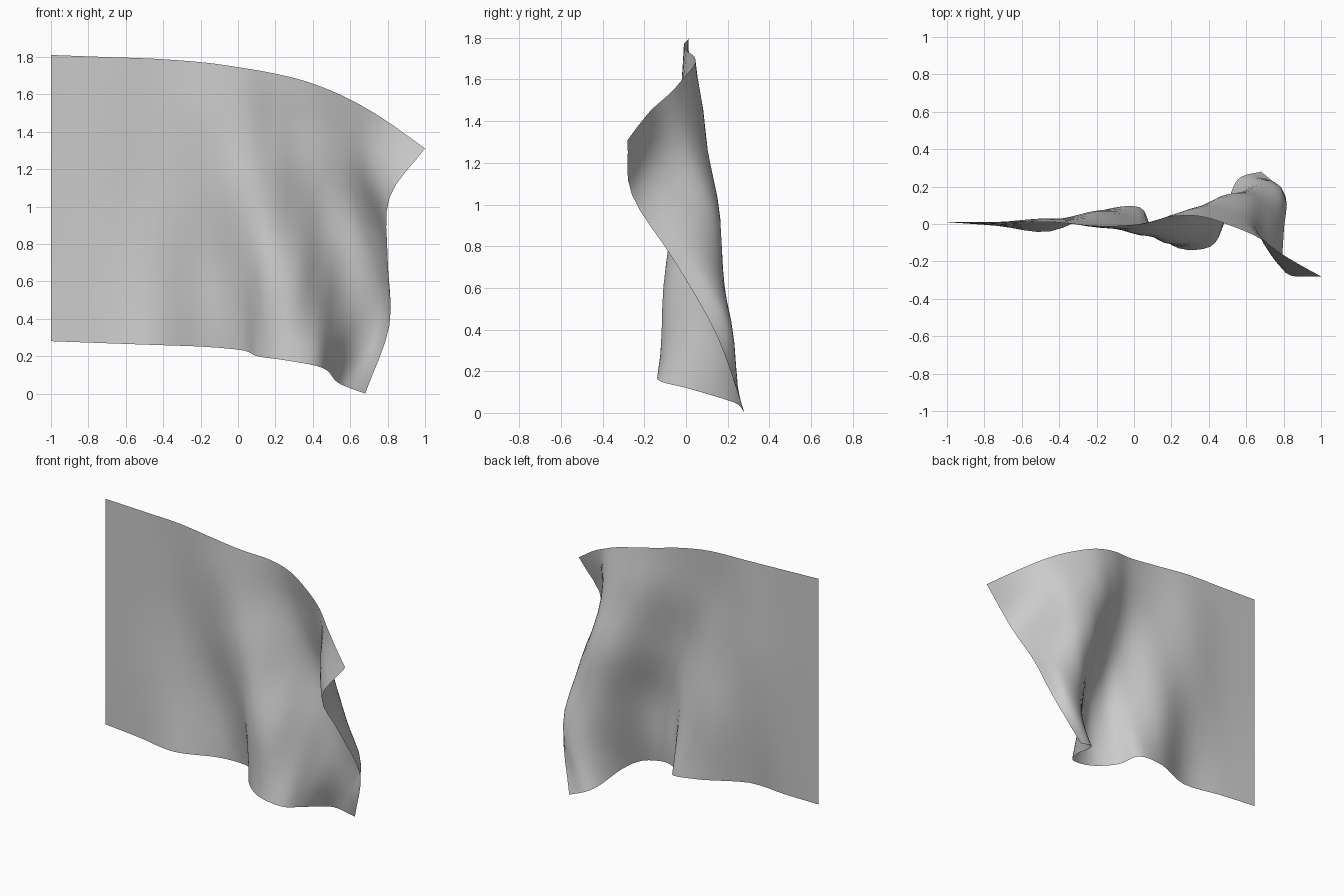
import bpy
import bmesh
from mathutils import Vector

if "Cube" in bpy.data.objects:
    bpy.data.objects.remove(bpy.data.objects["Cube"], do_unlink=True)

SMOOTH_STEPS = 4

# Cloth guide lines, in hundredths: the calm part near the hoist shares its x positions
HOIST_X = [-100, -73, -45, -18, 3]
TOP_Z = [181, 180, 179, 177, 174, 171, 167, 161, 154, 146, 139, 131]
BOTTOM_Z = [28, 27, 26, 25, 23, 20, 18, 15, 12, 7, 4, 0]

# Each guide line: drop below the top edge, fly x positions, wave depth y
GUIDES = [
    (0, [20, 36, 52, 66, 79, 89, 100],
     [1, 1, 1, -1, 0, 4, 4, -1, -7, -16, -22, -28]),
    (20, [19, 34, 49, 62, 69, 75, 81],
     [1, 1, 2, -2, -2, 4, 9, 8, 2, -10, -19, -26]),
    (45, [18, 33, 47, 61, 72, 78, 80],
     [1, 1, 3, 1, -6, -4, 6, 15, 16, 9, 1, -5]),
    (72, [16, 31, 44, 55, 67, 77, 81],
     [1, 0, 1, 7, -1, -10, -9, 3, 15, 21, 21, 15]),
    (100, [10, 24, 41, 48, 52, 57, 68],
     [1, -1, -4, 7, 9, -3, -13, -12, 0, 17, 25, 28]),
]


def guide_line(drop, fly_x, depth):
    """Turn one guide into points, hanging evenly between top and bottom."""
    v = drop / 100
    return [Vector((x, y, top + (bottom - top) * v)) / 100
            for x, y, top, bottom in zip(HOIST_X + fly_x, depth, TOP_Z, BOTTOM_Z)]


def flowing(points, steps):
    """Smooth curve passing through every point."""
    first = points[0] * 2 - points[1]
    last = points[-1] * 2 - points[-2]
    padded = [first] + points + [last]
    result = []
    for a, b, c, d in zip(padded, padded[1:], padded[2:], padded[3:]):
        for i in range(steps):
            t = i / steps
            result.append((b * 2 + (c - a) * t
                           + (a * 2 - b * 5 + c * 4 - d) * t ** 2
                           + (b * 3 - a - c * 3 + d) * t ** 3) / 2)
    result.append(points[-1].copy())
    return result


# Loft the guide lines into a single sheet of cloth
rows = [flowing(guide_line(*guide), SMOOTH_STEPS) for guide in GUIDES]
columns = [flowing(list(column), SMOOTH_STEPS) for column in zip(*rows)]

bm = bmesh.new()
grid = [[bm.verts.new(point) for point in column] for column in columns]
for left, right in zip(grid, grid[1:]):
    for j in range(len(left) - 1):
        bm.faces.new((left[j], left[j + 1], right[j + 1], right[j]))
mesh = bpy.data.meshes.new("flag_cloth")
bm.to_mesh(mesh)
bm.free()

# Plain grey fabric
fabric = bpy.data.materials.new("grey fabric")
fabric.use_nodes = True
colour = (0.6, 0.6, 0.6, 1)
fabric.diffuse_color = colour
fabric.node_tree.nodes["Principled BSDF"].inputs["Base Color"].default_value = colour
mesh.materials.append(fabric)

flag = bpy.data.objects.new("flag_cloth", mesh)
bpy.context.collection.objects.link(flag)
for polygon in mesh.polygons:
    polygon.use_smooth = True
